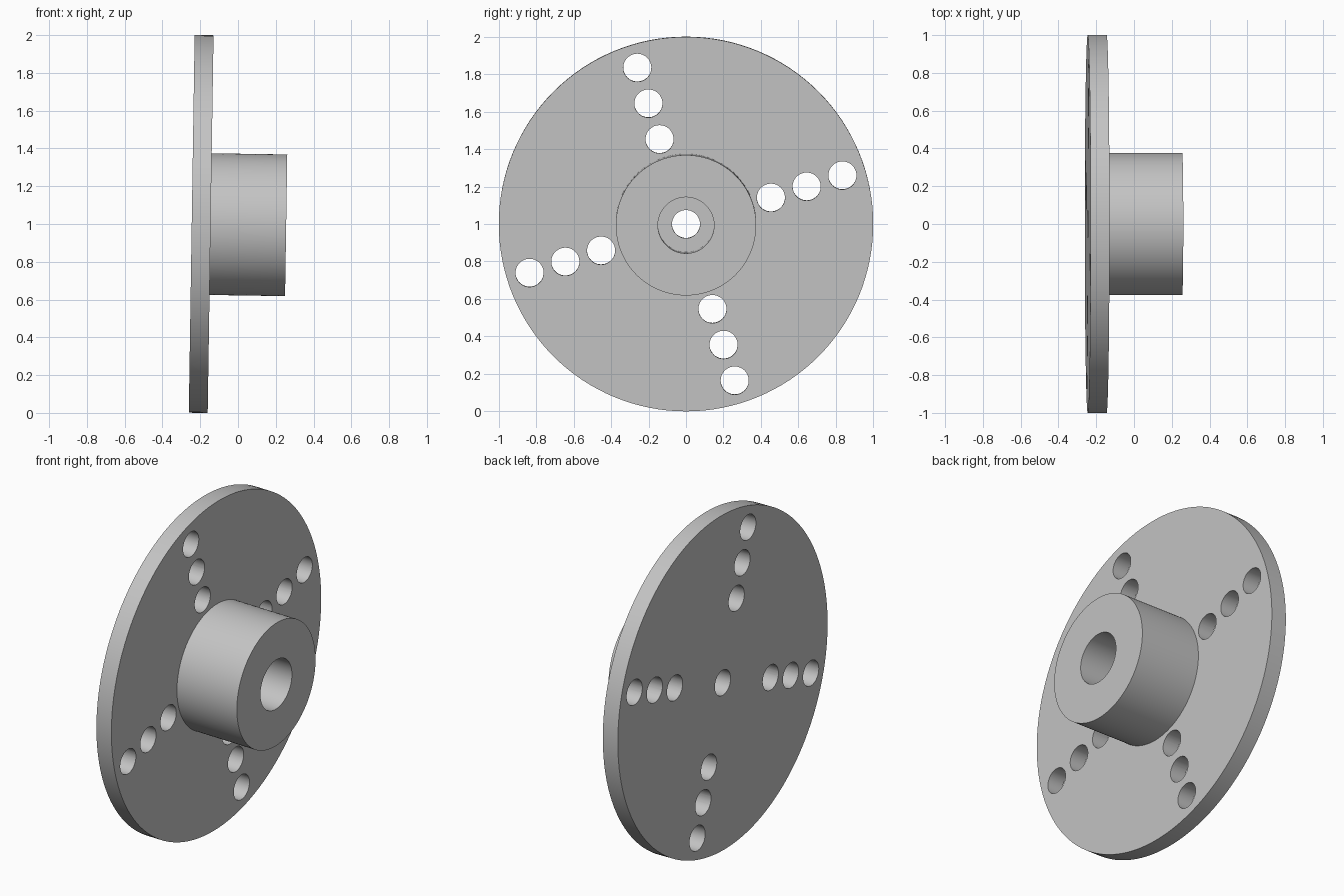
import bpy, bmesh
from math import radians, cos, sin, pi
from mathutils import Matrix

cube = bpy.data.objects.get("Cube")
if cube:
    bpy.data.objects.remove(cube, do_unlink=True)

grey = bpy.data.materials.new("plain grey")
grey.use_nodes = True
grey.diffuse_color = (0.55, 0.55, 0.55, 1)
grey.node_tree.nodes["Principled BSDF"].inputs["Base Color"].default_value = grey.diffuse_color


def lathe(name, profile, steps=128):
    """Turn a closed (x, radius) profile around the x axis."""
    bm = bmesh.new()
    rings = []
    for i in range(steps):
        a = 2 * pi * i / steps
        rings.append([bm.verts.new((x, r * cos(a), r * sin(a))) for x, r in profile])
    n = len(profile)
    for i in range(steps):
        p, q = rings[i], rings[(i + 1) % steps]
        for j in range(n):
            k = (j + 1) % n
            bm.faces.new((p[j], p[k], q[k], q[j]))
    bmesh.ops.recalc_face_normals(bm, faces=bm.faces)
    mesh = bpy.data.meshes.new(name)
    bm.to_mesh(mesh)
    bm.free()
    obj = bpy.data.objects.new(name, mesh)
    bpy.context.collection.objects.link(obj)
    return obj


# Disc and hub in one turned body, with a wide bore stepping down to a narrow one
BACK, FACE, END = -0.25, -0.15, 0.25
HOLE, BORE, HUB = 0.075, 0.15, 0.375
flange = lathe("hub_flange", [
    (BACK, HOLE), (BACK, 1), (FACE, 1), (FACE, HUB),
    (END, HUB), (END, BORE), (FACE, BORE), (FACE, HOLE)])
flange.data.materials.append(grey)

# Four arms of three through holes
bm = bmesh.new()
for arm in range(4):
    a = radians(17.3 + 90 * arm)
    for r in (0.475, 0.675, 0.875):
        place = Matrix.Translation((-0.2, r * cos(a), r * sin(a))) @ Matrix.Rotation(pi / 2, 4, "Y")
        bmesh.ops.create_cone(bm, cap_ends=True, segments=48, radius1=HOLE,
                              radius2=HOLE, depth=0.3, matrix=place)
cut_mesh = bpy.data.meshes.new("hole_cutter")
bm.to_mesh(cut_mesh)
bm.free()
cut_mesh.materials.append(grey)
cutter = bpy.data.objects.new("hole_cutter", cut_mesh)
bpy.context.collection.objects.link(cutter)
cutter.hide_render = True

# Cut the holes, then shade the turned surfaces smoothly
cut = flange.modifiers.new("holes", "BOOLEAN")
cut.operation = "DIFFERENCE"
cut.solver = "EXACT"
cut.object = cutter
bpy.ops.object.select_all(action="DESELECT")
flange.select_set(True)
bpy.context.view_layer.objects.active = flange
bpy.ops.object.modifier_apply(modifier=cut.name)
bpy.data.objects.remove(cutter, do_unlink=True)
bpy.ops.object.shade_smooth_by_angle(angle=radians(30))

# The whole part leans slightly
flange.rotation_euler = (0, 0.0155, 0)
flange.location = (0.005, 0, 0.997)
